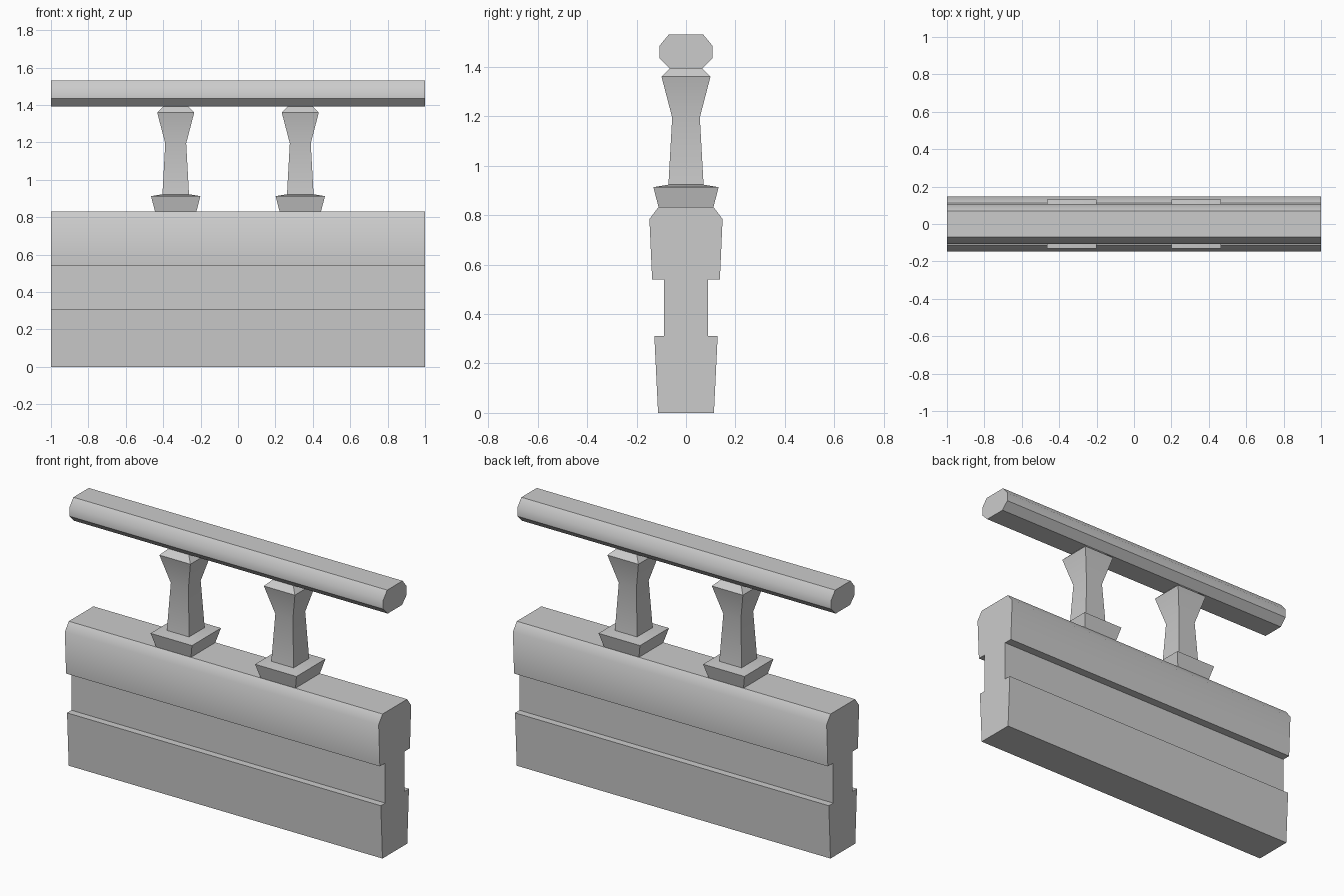
import bpy, bmesh, math

if "Cube" in bpy.data.objects:
    bpy.data.objects.remove(bpy.data.objects["Cube"])


def finish(name, bm):
    bmesh.ops.recalc_face_normals(bm, faces=bm.faces)
    mesh = bpy.data.meshes.new(name)
    bm.to_mesh(mesh)
    bm.free()
    mesh.shade_smooth()
    mesh.set_sharp_from_angle(angle=math.radians(43))
    obj = bpy.data.objects.new(name, mesh)
    bpy.context.collection.objects.link(obj)
    return obj


def beam(name, half_profile):
    """Mirror a (y, z) half profile and extrude it along x."""
    outline = half_profile + [(-y, z) for y, z in reversed(half_profile)]
    bm = bmesh.new()
    face = bm.faces.new([bm.verts.new((-1, y, z)) for y, z in outline])
    new = bmesh.ops.extrude_face_region(bm, geom=[face], use_keep_orig=True)["geom"]
    bmesh.ops.translate(bm, vec=(2, 0, 0),
                        verts=[v for v in new if isinstance(v, bmesh.types.BMVert)])
    return finish(name, bm)


def square_post(name, cx, sections):
    """Stack square sections given as (half width, z)."""
    bm = bmesh.new()
    rings = [[bm.verts.new((cx + sx * w, sy * w, z))
              for sx, sy in ((-1, -1), (1, -1), (1, 1), (-1, 1))]
             for w, z in sections]
    for low, high in zip(rings, rings[1:]):
        for i in range(4):
            j = (i + 1) % 4
            bm.faces.new((low[i], low[j], high[j], high[i]))
    bm.faces.new(rings[0])
    bm.faces.new(rings[-1])
    return finish(name, bm)


# Solid parapet wall with a recessed band and chamfered top
beam("parapet_wall", [(0.113, 0), (0.128, 0.31), (0.088, 0.31), (0.088, 0.54),
                      (0.137, 0.54), (0.148, 0.784), (0.112, 0.832)])

# Eight-sided handrail
beam("handrail", [(0.065, 1.393), (0.107, 1.435), (0.107, 1.485), (0.07, 1.53)])

# Two square balusters: flared foot, waisted shaft, tapered cap
for side, cx in (("left", -0.333), ("right", 0.333)):
    square_post("baluster_" + side, cx,
                [(0.111, 0.832), (0.132, 0.913), (0.071, 0.923),
                 (0.056, 1.195), (0.099, 1.36), (0.065, 1.393)])
